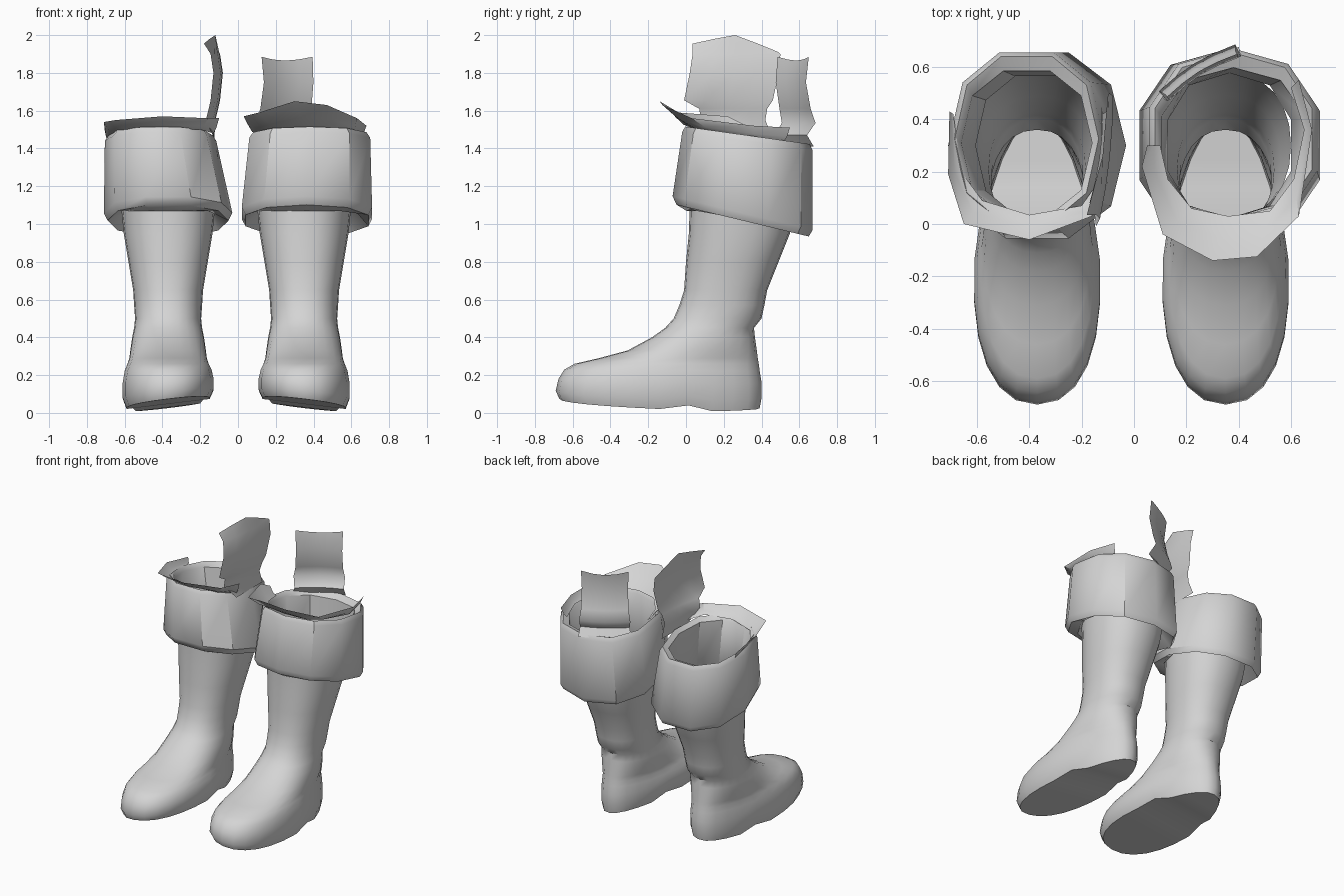
import bpy, bmesh, math

if "Cube" in bpy.data.objects:
    bpy.data.objects.remove(bpy.data.objects["Cube"])

leather = bpy.data.materials.new("grey_leather")
leather.diffuse_color = (0.66, 0.66, 0.66, 1)
leather.use_nodes = True
leather.node_tree.nodes["Principled BSDF"].inputs["Base Color"].default_value = leather.diffuse_color


def loft(name, rows, wrap_u=True, wrap_v=False, sole=False, angle=40):
    """Skin rows of points into one surface."""
    bm = bmesh.new()
    v = [[bm.verts.new(p) for p in row] for row in rows]
    n, m = len(rows[0]), len(rows)
    for j in range(m if wrap_v else m - 1):
        for i in range(n if wrap_u else n - 1):
            a, b, i2 = v[j], v[(j + 1) % m], (i + 1) % n
            bm.faces.new((a[i], a[i2], b[i2], b[i]))
    if sole:  # strips across the outline from side to side
        r, h = v[0], n // 2
        bm.faces.new((r[0], r[1], r[n - 1]))
        for i in range(1, h - 1):
            bm.faces.new((r[i], r[i + 1], r[n - i - 1], r[n - i]))
        bm.faces.new((r[h - 1], r[h], r[h + 1]))
    bmesh.ops.recalc_face_normals(bm, faces=bm.faces)
    me = bpy.data.meshes.new(name)
    bm.to_mesh(me)
    bm.free()
    me.materials.append(leather)
    ob = bpy.data.objects.new(name, me)
    bpy.context.collection.objects.link(ob)
    bpy.ops.object.select_all(action='DESELECT')
    ob.select_set(True)
    bpy.context.view_layer.objects.active = ob
    bpy.ops.object.shade_smooth_by_angle(angle=math.radians(angle))
    return ob


def spow(a, p):
    return math.copysign(abs(a) ** p, a)


def lerp(table, t):
    for (a, fa), (b, fb) in zip(table, table[1:]):
        if t <= b:
            return fa + (fb - fa) * max(0, (t - a) / (b - a))
    return table[-1][1]


# z, front y, back y, half width, heel narrowing
SECTIONS = [
    (0.00, -0.67, 0.39, 0.22, 0.25), (0.06, -0.69, 0.40, 0.24, 0.25),
    (0.15, -0.675, 0.40, 0.24, 0.25), (0.22, -0.645, 0.39, 0.23, 0.22),
    (0.26, -0.59, 0.385, 0.215, 0.2), (0.29, -0.46, 0.38, 0.205, 0.17),
    (0.33, -0.31, 0.375, 0.20, 0.14), (0.40, -0.18, 0.365, 0.19, 0.08),
    (0.45, -0.11, 0.36, 0.18, 0.04), (0.50, -0.065, 0.40, 0.175, 0),
    (0.57, -0.035, 0.415, 0.18, 0), (0.65, -0.01, 0.43, 0.185, 0),
    (0.80, 0.00, 0.49, 0.21, 0), (0.95, 0.015, 0.55, 0.235, 0),
    (1.10, 0.02, 0.58, 0.25, 0)]
SOLE = [(-0.69, 0.05), (-0.1, 0.02), (0.02, 0.04), (0.1, 0.005), (0.4, 0.0)]


def body(name, cx, side):
    """Foot and shaft; side is -1 or 1, pointing outward."""
    rows = []
    for z, yf, yb, hw, k in SECTIONS:
        row = []
        for i in range(24):
            a = math.pi / 2 + math.tau * i / 24
            s, c = math.sin(a), math.cos(a)
            y = (yf + yb) / 2 + (yb - yf) / 2 * spow(s, 0.92)
            x = hw * spow(c, 0.88) * (1 - k * (s if s > 0 else 0.5 * s))
            low = max(0, 1 - z / 0.25)
            roll = 0.025 - 0.12 * x * side
            row.append((cx + x, y, z + low * (lerp(SOLE, y) + roll)))
        rows.append(row)
    loft(name, rows, sole=True)


def ring(cx, cy, rx, ry, zf, phase):
    """Ten sided outline turned by phase degrees; zf gives height from y."""
    row = []
    for i in range(10):
        a = math.radians(phase) + math.tau * i / 10
        sx = 0.957 if phase else 1
        row.append((cx + rx * spow(math.cos(a), 0.88) / sx,
                    cy + ry * spow(math.sin(a), 0.88) / 0.957, 0))
    return [(x, y, zf(y)) for x, y, _ in row]


def under(y):
    return 1.11 - 0.24 * y


def rim(y):
    return 1.515 - 0.14 * y


def cuff(name, bx, brx, tx, trx, phase):
    """Folded band: underside, outer wall, rim and inner wall."""
    loft(name, [ring(*r, phase) for r in (
        (bx, 0.30, 0.255, 0.285, lambda y: 1.07),
        (bx, 0.30, brx - 0.02, 0.335, lambda y: under(y) - 0.02),
        (bx, 0.30, brx, 0.355, lambda y: under(y) + 0.02),
        (tx, 0.325, trx, 0.33, lambda y: rim(y) - 0.03),
        (tx, 0.325, trx - 0.02, 0.315, rim),
        (tx, 0.31, trx - 0.045, 0.275, lambda y: rim(y) - 0.03),
        (bx, 0.30, 0.235, 0.265, lambda y: 1.10))],
        wrap_v=True, angle=37)


def collar(name, inner, outer):
    """Thin torn flap flaring out from the front of the rim."""
    mid = [tuple((p + q) / 2 - (0.012 if k == 2 else 0)
                 for k, (p, q) in enumerate(zip(a, b)))
           for a, b in zip(inner, outer)]
    loft(name, [inner, mid, outer], wrap_u=False)


# left and right boots
body("left_boot_body", -0.37, -1)
body("right_boot_body", 0.35, 1)
cuff("left_cuff", -0.37, 0.34, -0.41, 0.295, 0)
cuff("right_cuff", 0.365, 0.345, 0.38, 0.32, 18)

# flared front collars
collar("left_collar",
       [(-0.69, 0.42, 1.45), (-0.66, 0.2, 1.48), (-0.58, 0.09, 1.495),
        (-0.40, 0.035, 1.505), (-0.2, 0.07, 1.50), (-0.13, 0.17, 1.48)],
       [(-0.705, 0.43, 1.49), (-0.71, 0.19, 1.54), (-0.65, 0.0, 1.55),
        (-0.40, -0.06, 1.57), (-0.16, 0.03, 1.56), (-0.10, 0.16, 1.56)])
collar("right_collar",
       [(0.10, 0.30, 1.47), (0.13, 0.17, 1.49), (0.22, 0.06, 1.505),
        (0.36, 0.03, 1.51), (0.52, 0.05, 1.505), (0.61, 0.17, 1.49),
        (0.65, 0.36, 1.46), (0.60, 0.52, 1.44)],
       [(0.05, 0.30, 1.53), (0.03, 0.22, 1.57), (0.11, -0.04, 1.59),
        (0.30, -0.14, 1.65), (0.47, -0.125, 1.63), (0.63, 0.03, 1.56),
        (0.68, 0.36, 1.52), (0.63, 0.55, 1.51)])

# tall flap on the inner side of the left boot: z, x, front y, back y
rows = []
for z, x, y0, y1 in [(1.45, -0.125, 0.16, 0.46), (1.55, -0.12, 0.08, 0.42),
                     (1.61, -0.105, 0.07, 0.43), (1.655, -0.095, -0.01, 0.46),
                     (1.80, -0.08, 0.02, 0.49), (1.90, -0.095, 0.035, 0.50)]:
    rows.append([(x - 0.05 * (1 - t) ** 2 * (z > 1.5),
                  y0 + (y1 - y0) * t, z) for t in (0, 0.25, 0.5, 0.75, 1)])
rows.append([(-0.18, 0.035, 1.955), (-0.15, 0.15, 1.98), (-0.12, 0.26, 2.0),
             (-0.11, 0.38, 1.955), (-0.10, 0.49, 1.91)])
loft("left_tall_flap", rows, wrap_u=False, angle=60)

# back flap of the right boot: z, outward offset, narrowing at both ends
rows = []
for z, off, e in [(1.41, 0.02, -0.06), (1.47, -0.015, -0.02),
                  (1.535, 0.035, -0.04), (1.61, 0.012, 0.0),
                  (1.75, -0.015, 0.015), (1.885, 0.0, 0.0)]:
    row = []
    for t in (0, 0.25, 0.5, 0.75, 1):
        u = e + t * (1 - 2 * e)
        bow = 0.02 * math.sin(math.pi * t)
        dip = 0.02 * math.sin(math.pi * t) if z > 1.8 else 0
        row.append((0.125 + 0.27 * u - 0.55 * (off + bow),
                    0.485 + 0.165 * u + 0.83 * (off + bow), z - dip))
    rows.append(row)
loft("right_back_flap", rows, wrap_u=False, angle=60)
